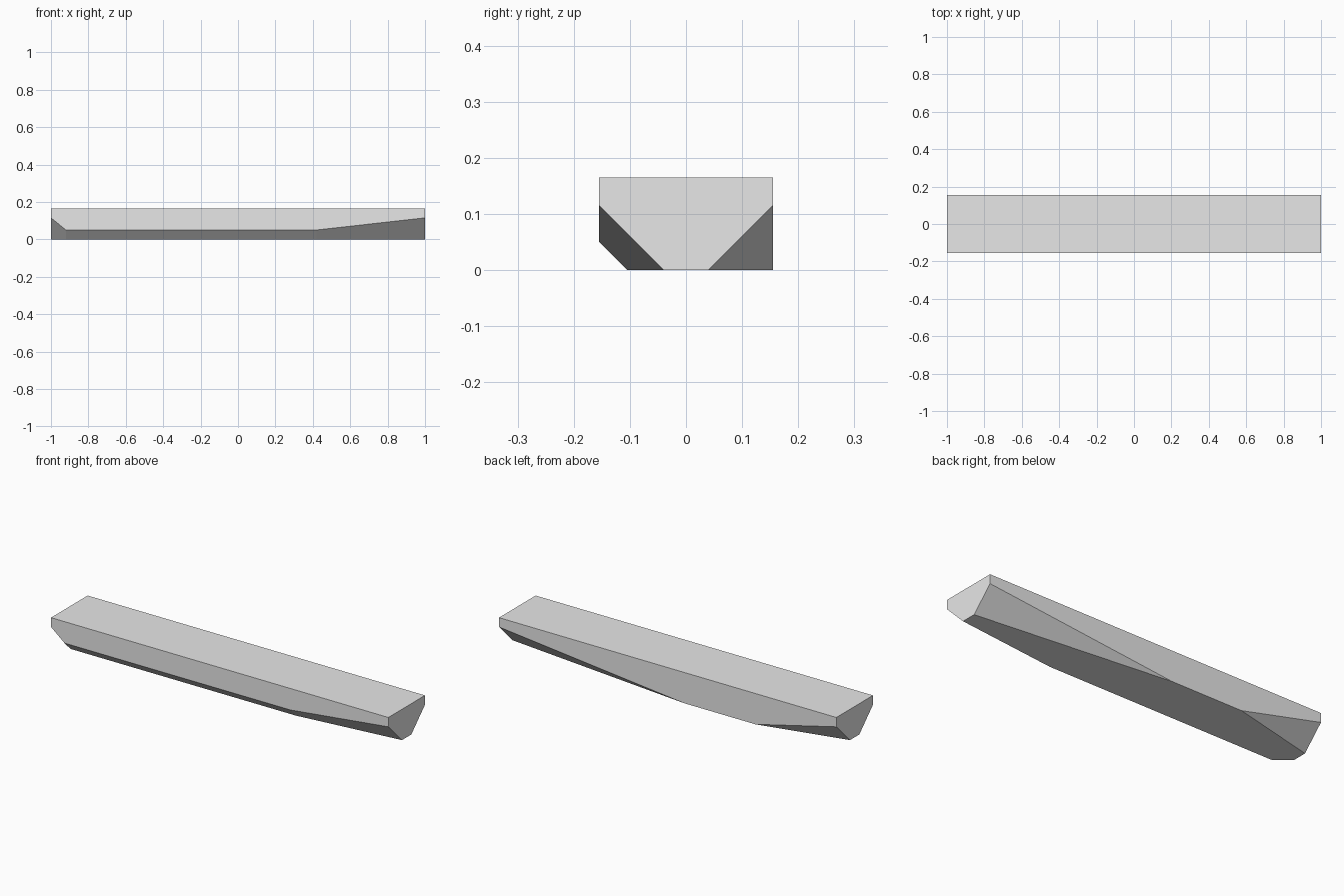
import bpy
import bmesh
from mathutils import Vector

if "Cube" in bpy.data.objects:
    bpy.data.objects.remove(bpy.data.objects["Cube"], do_unlink=True)

HALF_LENGTH, HALF_WIDTH, HEIGHT = 1.0, 0.155, 0.165
END_CUT = 0.115  # chamfer height at both ends


def chamfer(bm, side, x, depth, slope):
    """Slice a 45 degree chamfer off a lower long edge; its depth varies along x."""
    cut = bmesh.ops.bisect_plane(
        bm, geom=bm.verts[:] + bm.edges[:] + bm.faces[:], dist=1e-5,
        plane_co=Vector((x, side * HALF_WIDTH, depth)),
        plane_no=Vector((slope, side, -1)).normalized(), clear_outer=True)
    rim = [e for e in cut["geom_cut"] if isinstance(e, bmesh.types.BMEdge)]
    bmesh.ops.holes_fill(bm, edges=rim, sides=0)


def end_chamfer(bm, side, end, x, depth):
    """Chamfer that shrinks from the end of the beam to the given depth at x."""
    chamfer(bm, side, end, END_CUT, (END_CUT - depth) / (end - x))


# Beam block, standing on the ground
bm = bmesh.new()
bmesh.ops.create_cube(bm, size=2)
bmesh.ops.scale(bm, vec=(HALF_LENGTH, HALF_WIDTH, HEIGHT / 2), verts=bm.verts)
bmesh.ops.translate(bm, vec=(0, 0, HEIGHT / 2), verts=bm.verts)

# Front lower edge: even chamfer that widens towards both ends
chamfer(bm, -1, 0, 0.05, 0)
end_chamfer(bm, -1, 1, 0.42, 0.05)
end_chamfer(bm, -1, -1, -0.92, 0.05)

# Back lower edge: the chamfers run out to a sharp corner
end_chamfer(bm, 1, 1, -0.10, 0)
end_chamfer(bm, 1, -1, -0.52, 0)

bmesh.ops.recalc_face_normals(bm, faces=bm.faces)
mesh = bpy.data.meshes.new("beam")
bm.to_mesh(mesh)
bm.free()

# Plain grey material
grey = bpy.data.materials.new("light grey")
grey.use_nodes = True
colour = (0.8, 0.8, 0.8, 1)
grey.diffuse_color = colour
grey.node_tree.nodes["Principled BSDF"].inputs["Base Color"].default_value = colour
mesh.materials.append(grey)

beam = bpy.data.objects.new("beam", mesh)
bpy.context.collection.objects.link(beam)
